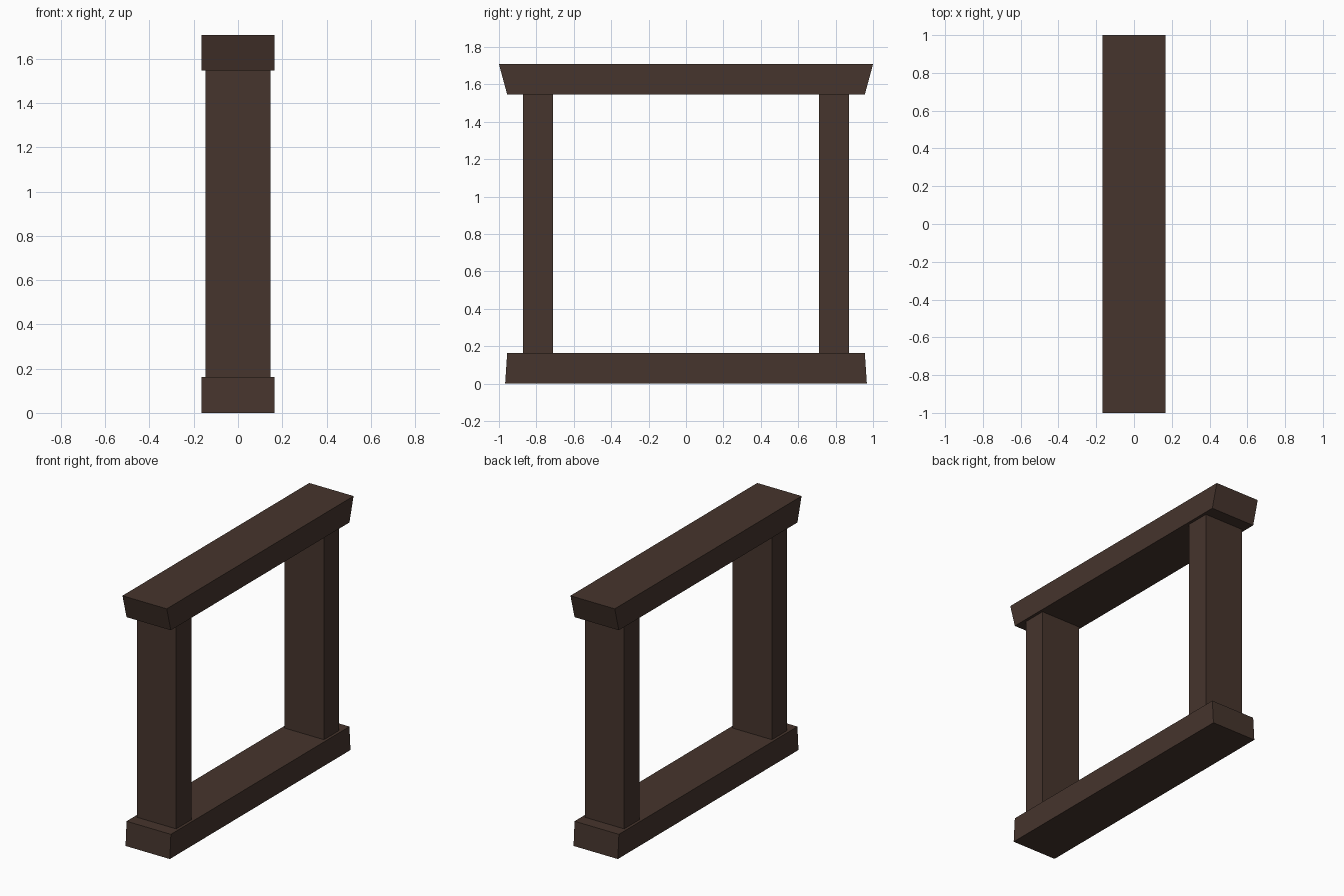
import bpy
import bmesh

cube = bpy.data.objects.get("Cube")
if cube:
    bpy.data.objects.remove(cube, do_unlink=True)

wood = bpy.data.materials.new("dark_brown_wood")
wood.use_nodes = True
colour = (0.061, 0.035, 0.026, 1)
wood.diffuse_color = colour
wood.node_tree.nodes["Principled BSDF"].inputs["Base Color"].default_value = colour


def beam(name, half_x, z_low, z_high, y_low, y_high):
    """Box whose y extent (start, end) may differ between bottom and top."""
    bm = bmesh.new()
    bmesh.ops.create_cube(bm, size=2)
    for v in bm.verts:
        top, end = v.co.z > 0, v.co.y > 0
        v.co = (v.co.x * half_x,
                (y_high if top else y_low)[end],
                z_high if top else z_low)
    bmesh.ops.recalc_face_normals(bm, faces=bm.faces)
    mesh = bpy.data.meshes.new(name)
    bm.to_mesh(mesh)
    bm.free()
    mesh.materials.append(wood)
    obj = bpy.data.objects.new(name, mesh)
    bpy.context.collection.objects.link(obj)
    return obj


SILL_TOP, LINTEL_BOTTOM, HEIGHT = 0.163, 1.546, 1.708

# Bottom sill and flared top lintel
beam("bottom_sill", 0.166, 0, SILL_TOP, (-0.967, 0.967), (-0.956, 0.956))
beam("top_lintel", 0.166, LINTEL_BOTTOM, HEIGHT, (-0.956, 0.956), (-1, 1))

# Upright posts
for name, side in (("front_post", -1), ("back_post", 1)):
    span = sorted((side * 0.71, side * 0.872))
    beam(name, 0.147, SILL_TOP, LINTEL_BOTTOM, span, span)
